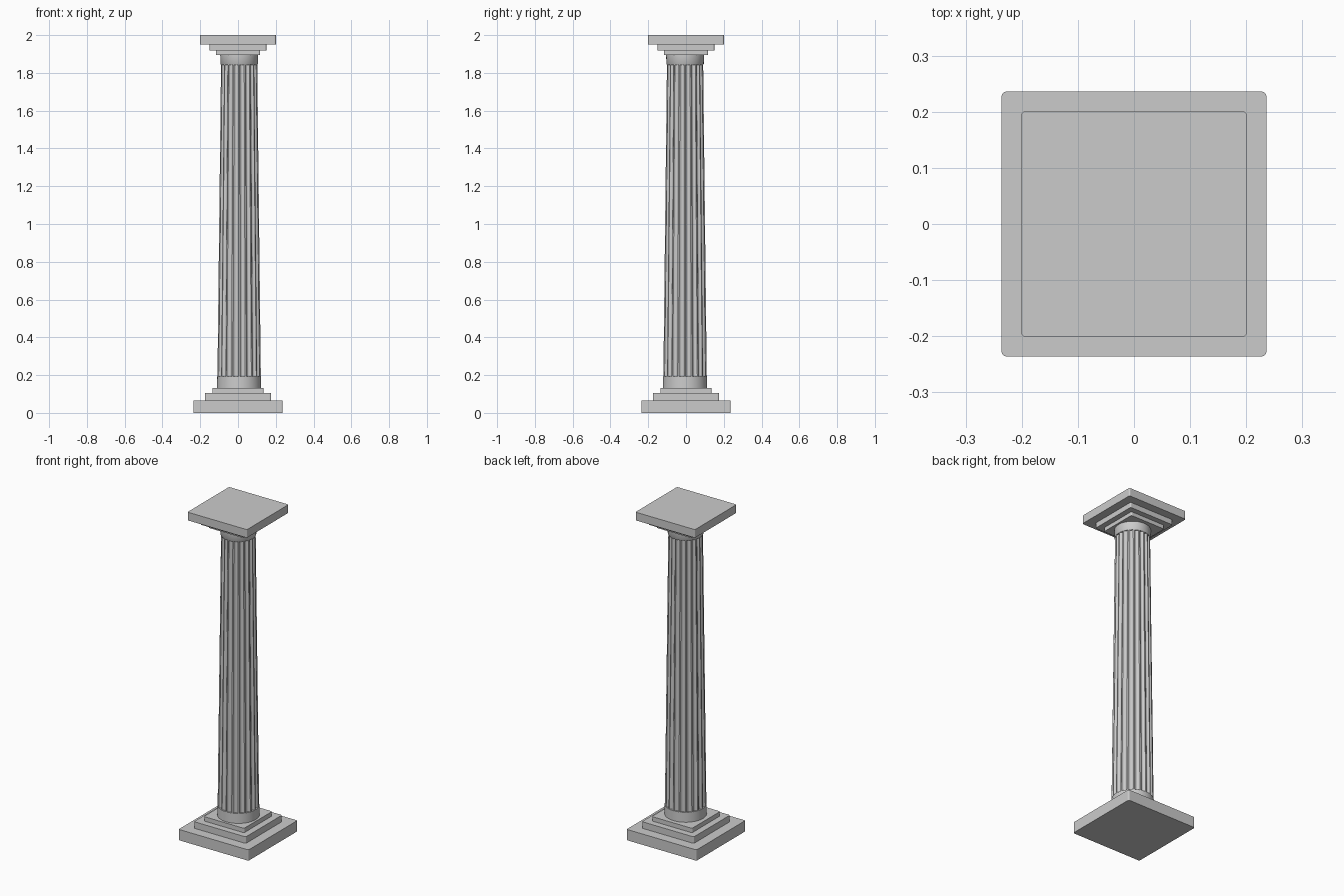
import bpy, bmesh, math

if "Cube" in bpy.data.objects:
    bpy.data.objects.remove(bpy.data.objects["Cube"])

CX, CY = 0.006, -0.005   # the round parts sit slightly off centre
FLUTES = 20


def finish(name, bm, smooth=False):
    bmesh.ops.recalc_face_normals(bm, faces=bm.faces)
    mesh = bpy.data.meshes.new(name)
    bm.to_mesh(mesh)
    bm.free()
    obj = bpy.data.objects.new(name, mesh)
    bpy.context.collection.objects.link(obj)
    if smooth:
        bpy.ops.object.select_all(action='DESELECT')
        obj.select_set(True)
        bpy.context.view_layer.objects.active = obj
        bpy.ops.object.shade_smooth_by_angle(angle=math.radians(35))
    return obj


def slab(name, half, z0, z1):
    """Square slab with rounded vertical corners."""
    bm = bmesh.new()
    bmesh.ops.create_cube(bm, size=1)
    for v in bm.verts:
        v.co = (v.co.x * 2 * half, v.co.y * 2 * half, z0 if v.co.z < 0 else z1)
    upright = [e for e in bm.edges if abs(e.verts[0].co.z - e.verts[1].co.z) > 1e-4]
    bmesh.ops.bevel(bm, geom=upright, offset=0.008, segments=3, profile=0.5, affect='EDGES')
    return finish(name, bm)


def loft(name, levels, outline):
    """Skin closed outlines; levels are (z, radius), outline is (angle, depth)."""
    bm = bmesh.new()
    rings = []
    for z, r in levels:
        rings.append([bm.verts.new((CX + r * d * math.cos(a), CY + r * d * math.sin(a), z))
                      for a, d in outline])
    n = len(outline)
    for low, high in zip(rings, rings[1:]):
        for i in range(n):
            j = (i + 1) % n
            bm.faces.new((low[i], low[j], high[j], high[i]))
    bm.faces.new(rings[0][::-1])
    bm.faces.new(rings[-1])
    return finish(name, bm, smooth=True)


# Stepped square base
slab("base_plinth", 0.236, 0.0, 0.066)
slab("base_middle_step", 0.175, 0.066, 0.106)
slab("base_upper_step", 0.136, 0.106, 0.133)

# Round collars below and above the shaft
circle = [(2 * math.pi * i / 64, 1.0) for i in range(64)]
loft("base_collar", [(0.133, 0.117), (0.193, 0.116)], circle)
loft("neck_collar", [(1.843, 0.096), (1.848, 0.099), (1.894, 0.100)], circle)

# Tapered shaft with concave flutes separated by narrow flat ridges
fluted = []
step = 2 * math.pi / FLUTES
for k in range(FLUTES):
    start = k * step - 0.1 * step
    fluted.append((start, 1.0))
    for i in range(8):
        t = i / 8
        fluted.append((start + step * (0.2 + 0.8 * t), 1 - 0.09 * math.sin(math.pi * t)))
loft("fluted_shaft", [(0.193, 0.115), (1.845, 0.096)], fluted)

# Stepped square capital
slab("capital_lower_step", 0.117, 1.894, 1.918)
slab("capital_middle_step", 0.150, 1.918, 1.95)
slab("capital_top_slab", 0.201, 1.95, 2.0)
